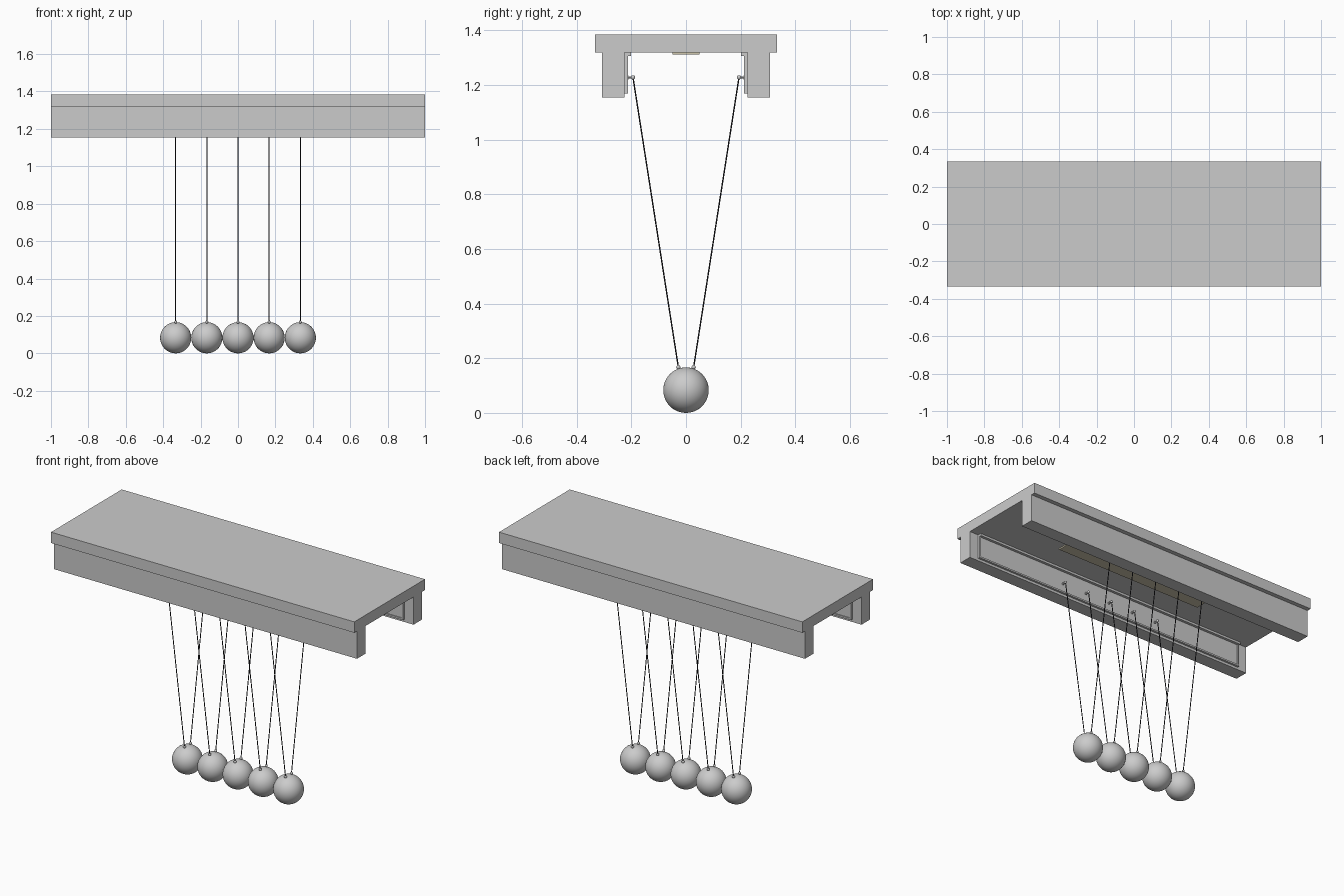
import bpy
from mathutils import Vector

if "Cube" in bpy.data.objects:
    bpy.data.objects.remove(bpy.data.objects["Cube"])


def material(name, color):
    m = bpy.data.materials.new(name)
    m.diffuse_color = color
    m.use_nodes = True
    m.node_tree.nodes["Principled BSDF"].inputs["Base Color"].default_value = m.diffuse_color
    return m


black = material("string_black", (0.02, 0.02, 0.025, 1))
tan = material("strip_tan", (0.62, 0.57, 0.42, 1))


def box(name, x, y, z, mat=None):
    """Box from (min, max) pairs."""
    bpy.ops.mesh.primitive_cube_add(size=1, location=[(a + b) / 2 for a, b in (x, y, z)])
    o = bpy.context.object
    o.name = name
    o.scale = [abs(b - a) for a, b in (x, y, z)]
    bpy.ops.object.transform_apply(location=False, rotation=False, scale=True)
    if mat:
        o.data.materials.append(mat)
    return o


def rod(name, a, b, r, sides=12, mat=None):
    """Cylinder between two points."""
    a, b = Vector(a), Vector(b)
    d = b - a
    bpy.ops.mesh.primitive_cylinder_add(vertices=sides, radius=r, depth=d.length,
                                        location=(a + b) / 2,
                                        rotation=d.to_track_quat('Z', 'Y').to_euler())
    o = bpy.context.object
    o.name = name
    bpy.ops.object.shade_smooth_by_angle()
    if mat:
        o.data.materials.append(mat)


def ball(name, loc, r, seg, rings):
    bpy.ops.mesh.primitive_uv_sphere_add(segments=seg, ring_count=rings, radius=r, location=loc)
    bpy.context.object.name = name
    bpy.ops.object.shade_smooth()


# Top slab with a shallow strip under its middle
box("top_slab", (-1, 1), (-0.333, 0.333), (1.32, 1.385))
box("ceiling_strip", (-0.5, 0.5), (-0.05, 0.05), (1.312, 1.32), tan)

R = 0.0833
for side, s in (("front", -1), ("back", 1)):
    # Side rail and the framed panel on its inner face
    box(side + "_rail", (-1, 1), (s * 0.307, s * 0.225), (1.155, 1.32))
    box(side + "_panel", (-0.94, 0.94), (s * 0.225, s * 0.218), (1.17, 1.315))
    frame = (s * 0.225, s * 0.212)
    box(side + "_panel_bottom_trim", (-0.94, 0.94), frame, (1.17, 1.18))
    box(side + "_panel_top_lip", (-0.94, 0.94), (s * 0.225, s * 0.202), (1.307, 1.32))
    for end, e in (("left", -1), ("right", 1)):
        box(f"{side}_panel_{end}_trim", (e * 0.94, e * 0.93), frame, (1.17, 1.315))

    # Pegs, strings and eyelets
    for i in range(5):
        x = (i - 2) * 2 * R
        top, low = (x, s * 0.194, 1.228), (x, s * 0.028, 0.167)
        rod(f"{side}_peg_{i}", (x, s * 0.22, 1.228), top, 0.004)
        rod(f"{side}_peg_collar_{i}", (x, s * 0.219, 1.228), (x, s * 0.21, 1.228), 0.007)
        ball(f"{side}_peg_knob_{i}", top, 0.008, 16, 8)
        rod(f"{side}_string_{i}", top, low, 0.0025, 8, black)
        ball(f"{side}_eyelet_{i}", low, 0.008, 16, 8)

# Hanging balls
for i in range(5):
    ball(f"hanging_ball_{i}", ((i - 2) * 2 * R, 0, R), R, 48, 24)
